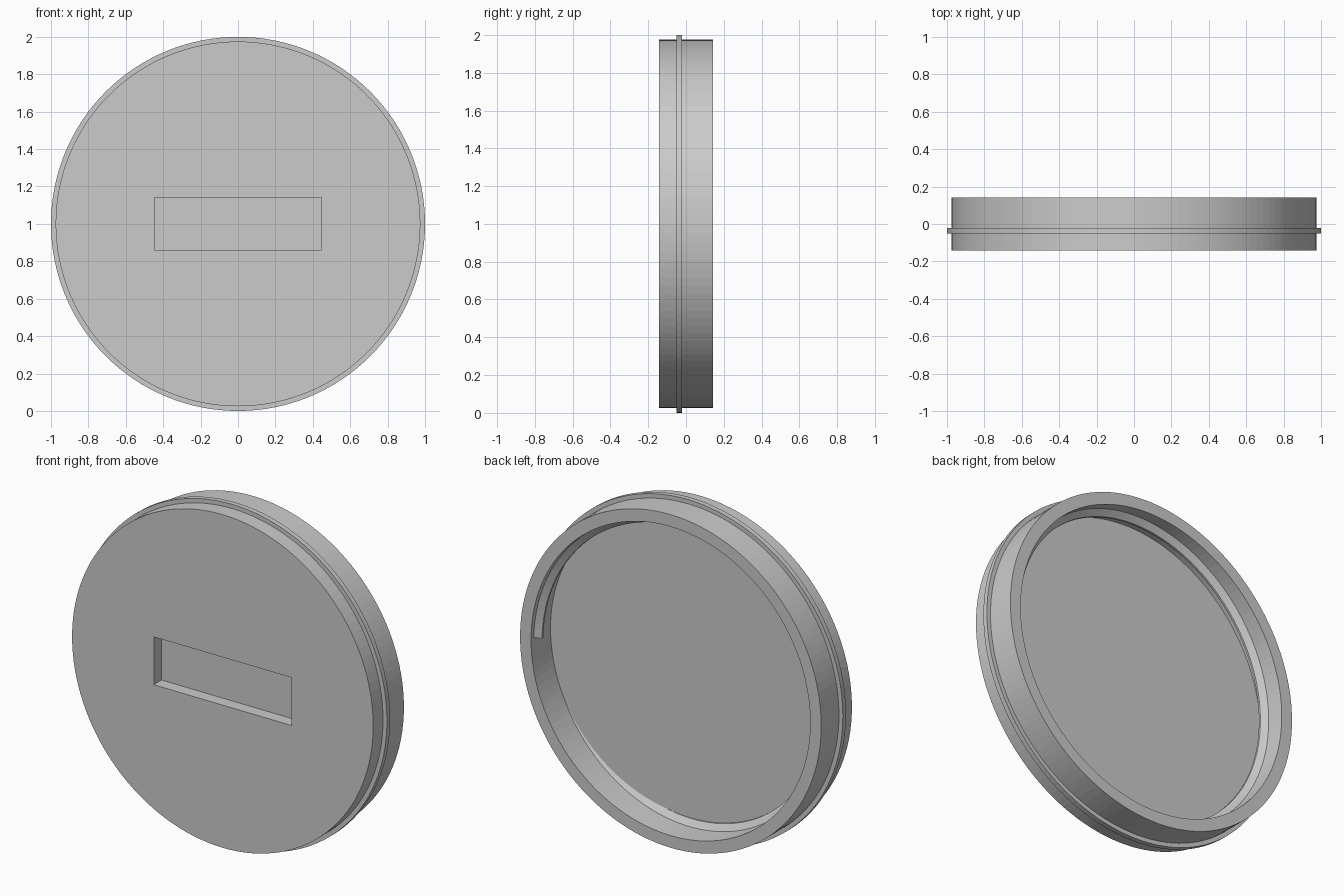
import bpy, bmesh, math
from mathutils import Vector

cube = bpy.data.objects.get("Cube")
if cube:
    bpy.data.objects.remove(cube, do_unlink=True)

SIDES = 128
CENTRE_Z = 1.0

grey = bpy.data.materials.new("light_grey")
grey.use_nodes = True
grey.diffuse_color = (0.6, 0.6, 0.6, 1)
grey.node_tree.nodes["Principled BSDF"].inputs["Base Color"].default_value = grey.diffuse_color


def ring_point(radius, y, angle):
    return Vector((radius * math.cos(angle), y, CENTRE_Z + radius * math.sin(angle)))


def make_object(name, bm):
    bmesh.ops.recalc_face_normals(bm, faces=bm.faces)
    mesh = bpy.data.meshes.new(name)
    bm.to_mesh(mesh)
    bm.free()
    mesh.materials.append(grey)
    obj = bpy.data.objects.new(name, mesh)
    bpy.context.collection.objects.link(obj)
    return obj


def skin(bm, loops, closed):
    """Join matching vertex loops with quads and cap both ends."""
    for a, b in zip(loops, loops[1:]):
        count = len(a)
        for i in range(count):
            j = (i + 1) % count
            bm.faces.new((a[i], a[j], b[j], b[i]))
    if closed:
        bm.faces.new(loops[0])
        bm.faces.new(loops[-1])


# Cap body: front disc, outer flange, rear rim and recessed floor
profile = [(0.975, -0.142), (0.975, -0.051), (1.0, -0.051), (1.0, -0.022),
           (0.975, -0.022), (0.975, 0.142), (0.904, 0.142), (0.904, -0.038)]
bm = bmesh.new()
rings = [[bm.verts.new(ring_point(r, y, math.tau * i / SIDES)) for i in range(SIDES)]
         for r, y in profile]
skin(bm, rings, True)
body = make_object("cap_body", bm)

# Rectangular slot sunk into the front face
bm = bmesh.new()
bmesh.ops.create_cube(bm, size=1)
bmesh.ops.scale(bm, vec=(0.892, 0.144, 0.28), verts=bm.verts)
bmesh.ops.translate(bm, vec=(0, -0.142, CENTRE_Z), verts=bm.verts)
cutter = make_object("slot_cutter", bm)
cutter.hide_render = True
cut = body.modifiers.new("slot", "BOOLEAN")
cut.operation = "DIFFERENCE"
cut.solver = "EXACT"
cut.object = cutter
bpy.context.view_layer.objects.active = body
bpy.ops.object.modifier_apply(modifier=cut.name)
bpy.data.objects.remove(cutter, do_unlink=True)

# Internal screw thread: one turn from the rim down into the floor
PITCH = 0.167
section = [(0.912, 0.117), (0.904, 0.117), (0.868, 0.092), (0.868, 0.08),
           (0.904, 0.055), (0.912, 0.055)]
bm = bmesh.new()
loops = [[bm.verts.new(ring_point(r, y - PITCH * i / SIDES, math.tau * i / SIDES))
          for r, y in section] for i in range(SIDES + 1)]
skin(bm, loops, True)
make_object("inner_thread", bm)
